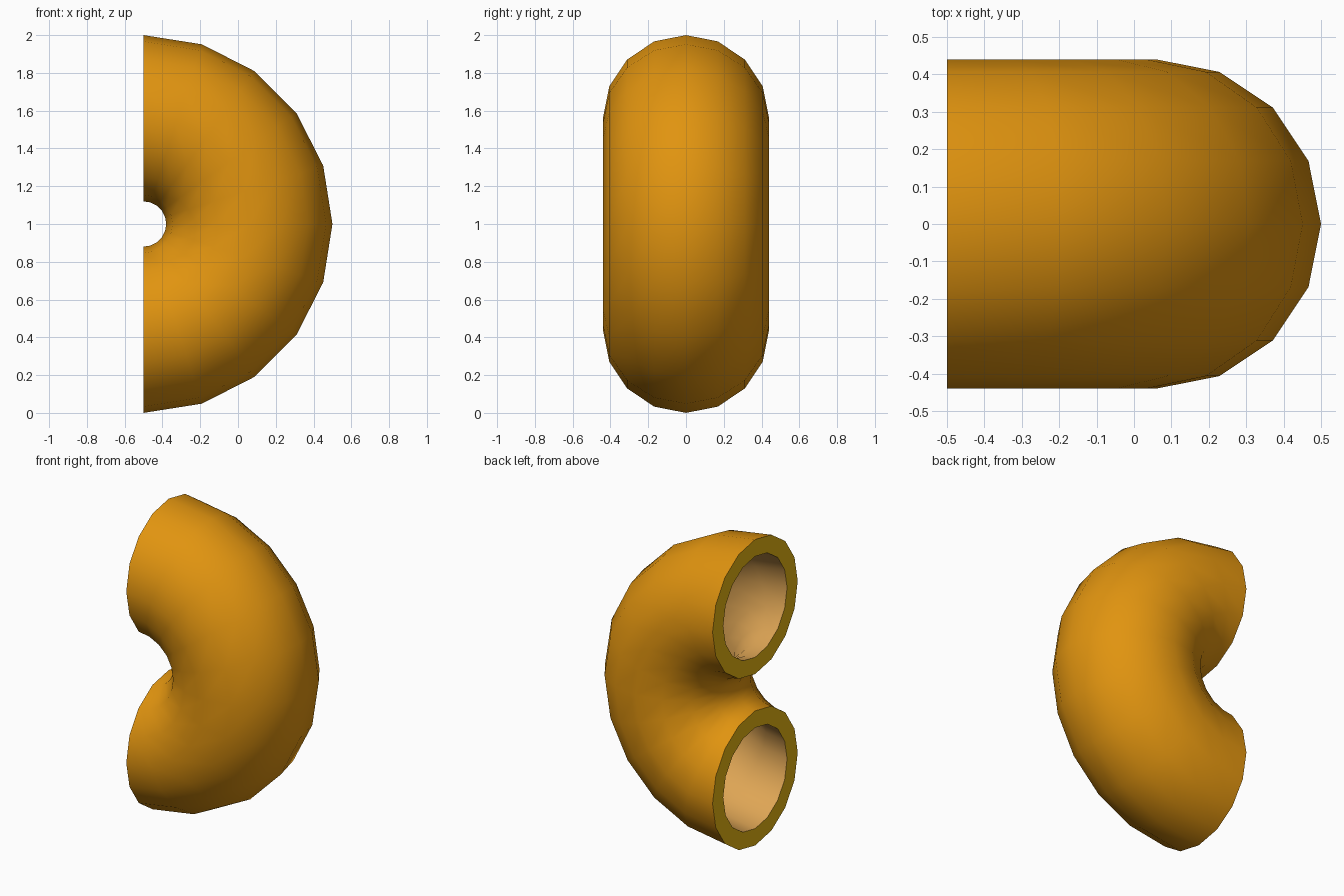
import bpy, bmesh, math

if "Cube" in bpy.data.objects:
    bpy.data.objects.remove(bpy.data.objects["Cube"])

MAJOR, OUTER, INNER = 0.56, 0.44, 0.33   # bend radius, tube radii
BENDS, SIDES = 10, 16                    # steps along the bend, sides of the tube


def material(name, colour):
    m = bpy.data.materials.new(name)
    m.diffuse_color = (*colour, 1)
    m.use_nodes = True
    m.node_tree.nodes["Principled BSDF"].inputs["Base Color"].default_value = m.diffuse_color
    return m


mats = [material("orange", (0.75, 0.296, 0.005)),
        material("tan", (0.73, 0.376, 0.09)),
        material("olive_yellow", (0.79, 0.46, 0.006))]

bm = bmesh.new()


def ring(step, radius):
    # one circular cross-section of the half torus
    a = -math.pi / 2 + math.pi * step / BENDS
    verts = []
    for i in range(SIDES):
        t = 2 * math.pi * i / SIDES
        r = MAJOR + radius * math.cos(t)
        verts.append(bm.verts.new((-0.5 + r * math.cos(a),
                                   radius * math.sin(t),
                                   1 + r * math.sin(a))))
    return verts


def bridge(a, b, mat):
    for i in range(SIDES):
        j = (i + 1) % SIDES
        f = bm.faces.new((a[i], a[j], b[j], b[i]))
        f.material_index = mat


# outer skin, inner skin and the two end rims
outer = [ring(s, OUTER) for s in range(BENDS + 1)]
inner = [ring(s, INNER) for s in range(BENDS + 1)]
for s in range(BENDS):
    bridge(outer[s], outer[s + 1], 0)
    bridge(inner[s + 1], inner[s], 1)
bridge(inner[0], outer[0], 2)
bridge(outer[-1], inner[-1], 2)
bmesh.ops.recalc_face_normals(bm, faces=bm.faces[:])

mesh = bpy.data.meshes.new("bent_pipe")
bm.to_mesh(mesh)
bm.free()
for m in mats:
    mesh.materials.append(m)
pipe = bpy.data.objects.new("bent_pipe", mesh)
bpy.context.collection.objects.link(pipe)

# smooth tube with sharp rims
bpy.context.view_layer.objects.active = pipe
pipe.select_set(True)
bpy.ops.object.shade_smooth_by_angle(angle=math.radians(40))
